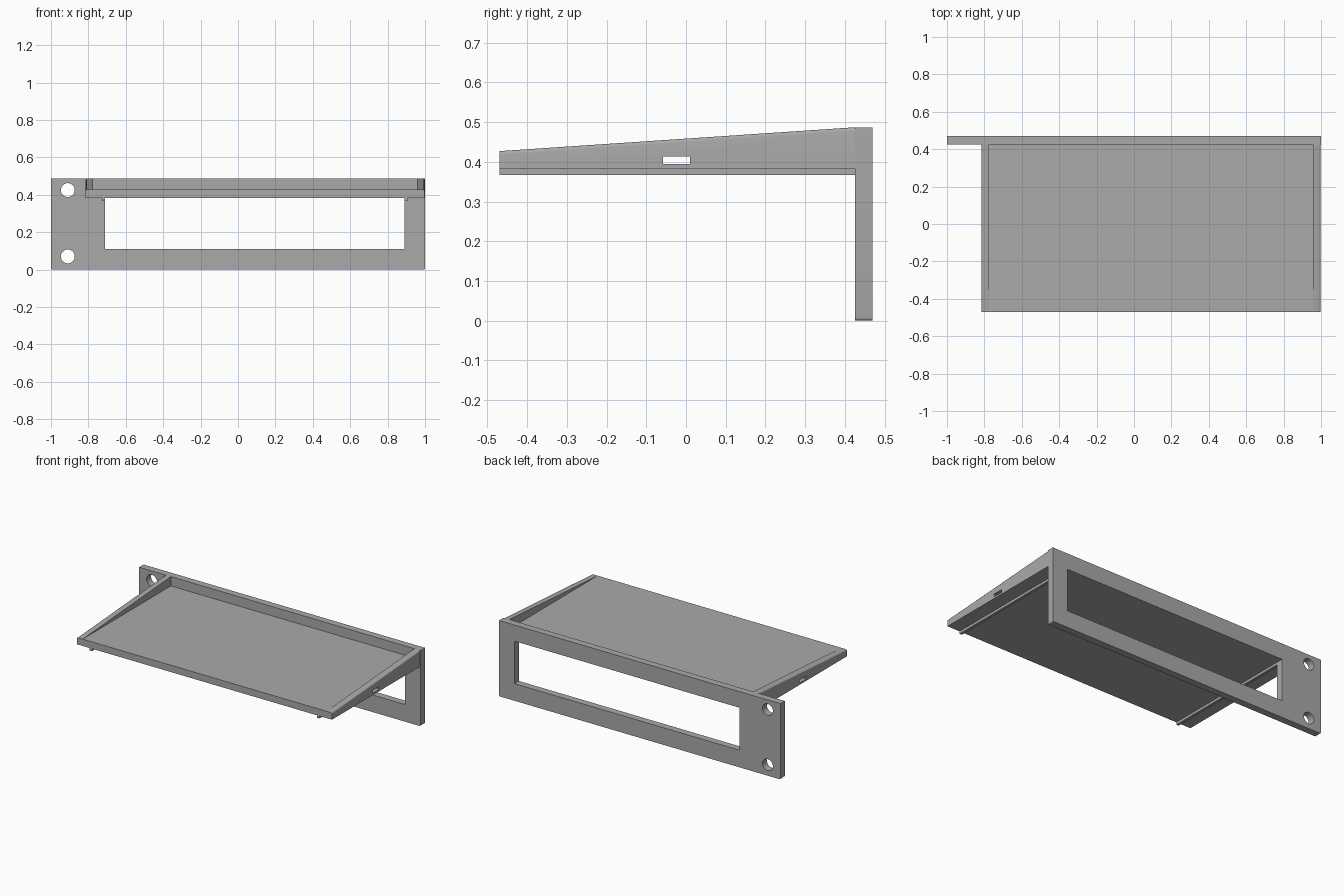
import bpy, bmesh
from mathutils import Matrix

old = bpy.data.objects.get("Cube")
if old:
    bpy.data.objects.remove(old, do_unlink=True)

grey = bpy.data.materials.new("plain grey")
grey.use_nodes = True
grey.diffuse_color = (0.4, 0.4, 0.4, 1)
grey.node_tree.nodes["Principled BSDF"].inputs["Base Color"].default_value = (0.4, 0.4, 0.4, 1)


def finish(name, bm):
    bmesh.ops.recalc_face_normals(bm, faces=bm.faces)
    mesh = bpy.data.meshes.new(name)
    bm.to_mesh(mesh)
    bm.free()
    mesh.materials.append(grey)
    obj = bpy.data.objects.new(name, mesh)
    bpy.context.collection.objects.link(obj)
    return obj


def box(name, x, y, z, round_rule=None, radius=0.008):
    """Box from ranges; edges picked by round_rule(midpoint, direction) are rounded."""
    profile = [(y[0], z[0]), (y[1], z[0]), (y[1], z[1]), (y[0], z[1])]
    return prism(name, x, profile, round_rule, radius)


def prism(name, x, profile, round_rule=None, radius=0.008):
    """Extrude a (y, z) profile along x."""
    bm = bmesh.new()
    face = bm.faces.new([bm.verts.new((x[0], y, z)) for y, z in profile])
    ext = bmesh.ops.extrude_face_region(bm, geom=[face])
    moved = [v for v in ext["geom"] if isinstance(v, bmesh.types.BMVert)]
    bmesh.ops.translate(bm, verts=moved, vec=(x[1] - x[0], 0, 0))
    bmesh.ops.recalc_face_normals(bm, faces=bm.faces)
    if round_rule:
        edges = [e for e in bm.edges
                 if round_rule((e.verts[0].co + e.verts[1].co) / 2,
                               (e.verts[1].co - e.verts[0].co).normalized())]
        bmesh.ops.bevel(bm, geom=edges, offset=radius, segments=4,
                        profile=0.5, affect='EDGES')
    return finish(name, bm)


def cut(obj, cutter):
    mod = obj.modifiers.new("cut", 'BOOLEAN')
    mod.operation = 'DIFFERENCE'
    mod.solver = 'EXACT'
    mod.object = cutter
    cutter.hide_render = True
    cutter.hide_viewport = True
    cutter.display_type = 'WIRE'


LEFT, RIGHT = 0.997, -0.815
FRONT, BACK, PLATE = -0.47, 0.47, 0.425
UNDER, DECK, TOP = 0.383, 0.427, 0.487
WALL = 0.04

# Upright mounting plate with rounded lower corners
plate = box("mounting_plate", (-1, 1), (PLATE, BACK), (0, TOP),
            lambda m, d: abs(d.y) > 0.9 and m.z < 0.1)
window = box("window_cutter", (-0.71, 0.89), (0.3, 0.6), (0.11, UNDER))
cut(plate, window)

# Two screw holes
for i, z in enumerate((0.07, 0.425)):
    bm = bmesh.new()
    bmesh.ops.create_cone(bm, cap_ends=True, segments=40, radius1=0.037,
                          radius2=0.037, depth=0.3)
    bmesh.ops.rotate(bm, verts=bm.verts, matrix=Matrix.Rotation(1.5707963, 3, 'X'))
    bmesh.ops.translate(bm, verts=bm.verts, vec=(-0.91, 0.45, z))
    cut(plate, finish(f"hole_cutter_{i}", bm))

# Shelf deck between the side walls
deck = box("shelf_deck", (RIGHT + WALL, LEFT - WALL), (FRONT, PLATE), (UNDER, DECK))

# Tapered side walls with a rounded outer top edge
side = [(FRONT, UNDER), (PLATE, UNDER), (PLATE, TOP), (FRONT, DECK)]
walls = []
for name, x, outer in (("right_side_wall", (RIGHT, RIGHT + WALL), RIGHT),
                       ("left_side_wall", (LEFT - WALL, LEFT), LEFT)):
    walls.append(prism(name, x, side, lambda m, d, o=outer:
                       abs(d.y) > 0.9 and m.z > 0.41 and abs(m.x - o) < 0.01))

# Slot running across the shelf
slot = box("slot_cutter", (-1.2, 1.2), (-0.058, 0.01), (0.395, 0.413))
for part in [deck] + walls:
    cut(part, slot)

# Thin rails under the shelf
for name, x in (("right_rail", (-0.727, -0.71)), ("left_rail", (0.89, 0.907))):
    box(name, x, (FRONT, PLATE), (0.367, UNDER))

# Smooth only the rounded edges and hole walls
bpy.ops.object.select_all(action='DESELECT')
for obj in [plate] + walls:
    obj.select_set(True)
bpy.context.view_layer.objects.active = plate
bpy.ops.object.shade_smooth_by_angle(angle=0.5)
